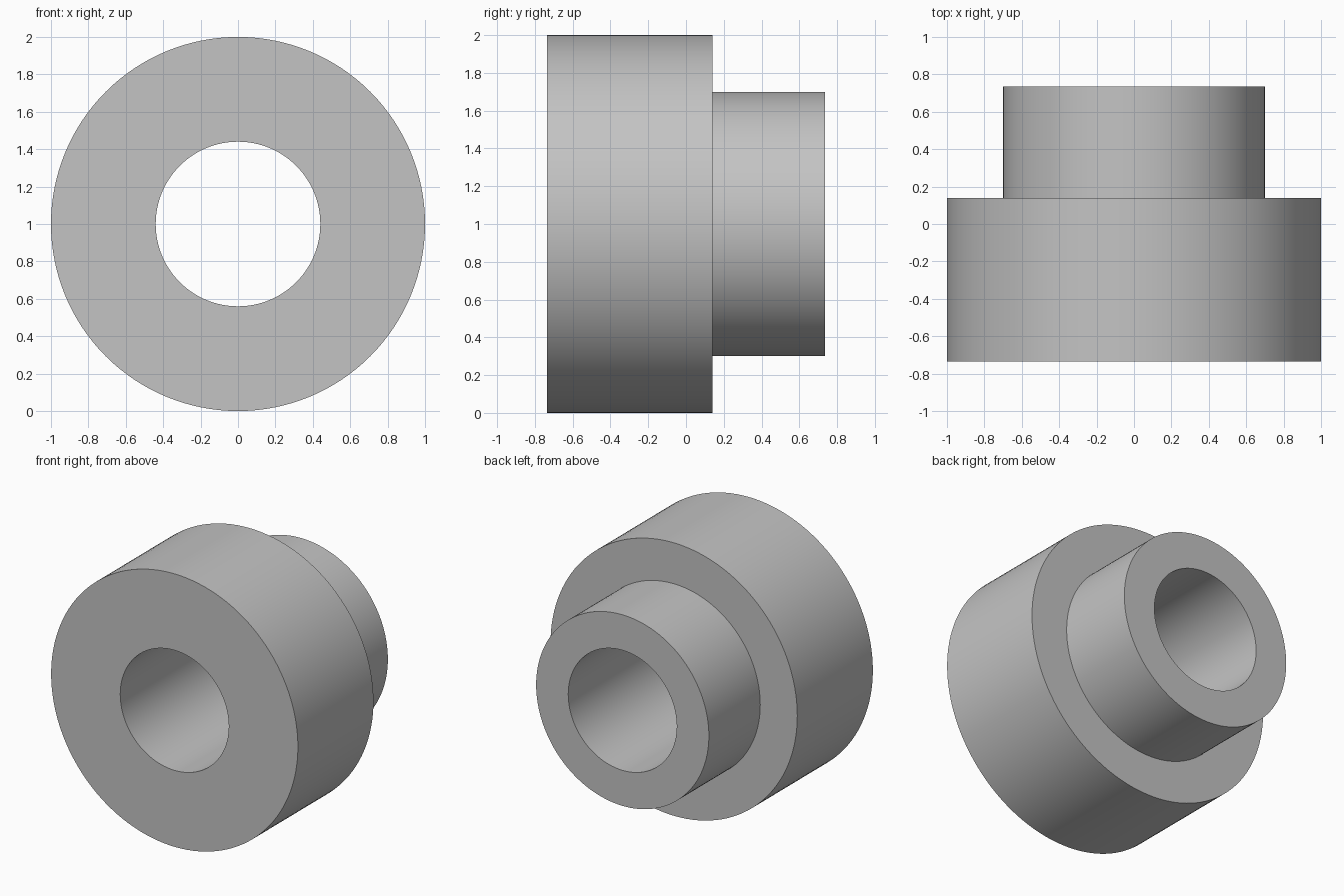
import bpy
import math
import bmesh
from mathutils import Matrix, Vector

old = bpy.data.objects.get("Cube")
if old:
    bpy.data.objects.remove(old, do_unlink=True)

SIDES = 128
OUTER, HUB, BORE = 1.0, 0.70, 0.44
FRONT, STEP, BACK = -0.735, 0.14, 0.735

# Plain grey metal
grey = bpy.data.materials.new("grey_metal")
grey.use_nodes = True
colour = (0.55, 0.55, 0.55, 1.0)
grey.diffuse_color = colour
grey.node_tree.nodes["Principled BSDF"].inputs["Base Color"].default_value = colour

# Stepped bushing: closed (radius, y) profile turned about the y axis
profile = [(BORE, FRONT), (OUTER, FRONT), (OUTER, STEP),
           (HUB, STEP), (HUB, BACK), (BORE, BACK)]
bm = bmesh.new()
verts = [bm.verts.new((r, y, 0)) for r, y in profile]
edges = [bm.edges.new((v, verts[i - 1])) for i, v in enumerate(verts)]
bmesh.ops.spin(bm, geom=verts + edges, cent=(0, 0, 0), axis=(0, 1, 0),
               angle=math.tau, steps=SIDES, use_merge=True)
bmesh.ops.remove_doubles(bm, verts=bm.verts, dist=0.0001)
bmesh.ops.recalc_face_normals(bm, faces=bm.faces)
bmesh.ops.transform(bm, matrix=Matrix.Translation(Vector((0, 0, OUTER))), verts=bm.verts)

mesh = bpy.data.meshes.new("stepped_bushing")
bm.to_mesh(mesh)
bm.free()
mesh.materials.append(grey)
bushing = bpy.data.objects.new("stepped_bushing", mesh)
bpy.context.collection.objects.link(bushing)

# Smooth round walls, sharp rims
bpy.ops.object.select_all(action="DESELECT")
bushing.select_set(True)
bpy.context.view_layer.objects.active = bushing
bpy.ops.object.shade_smooth_by_angle(angle=math.radians(30))
